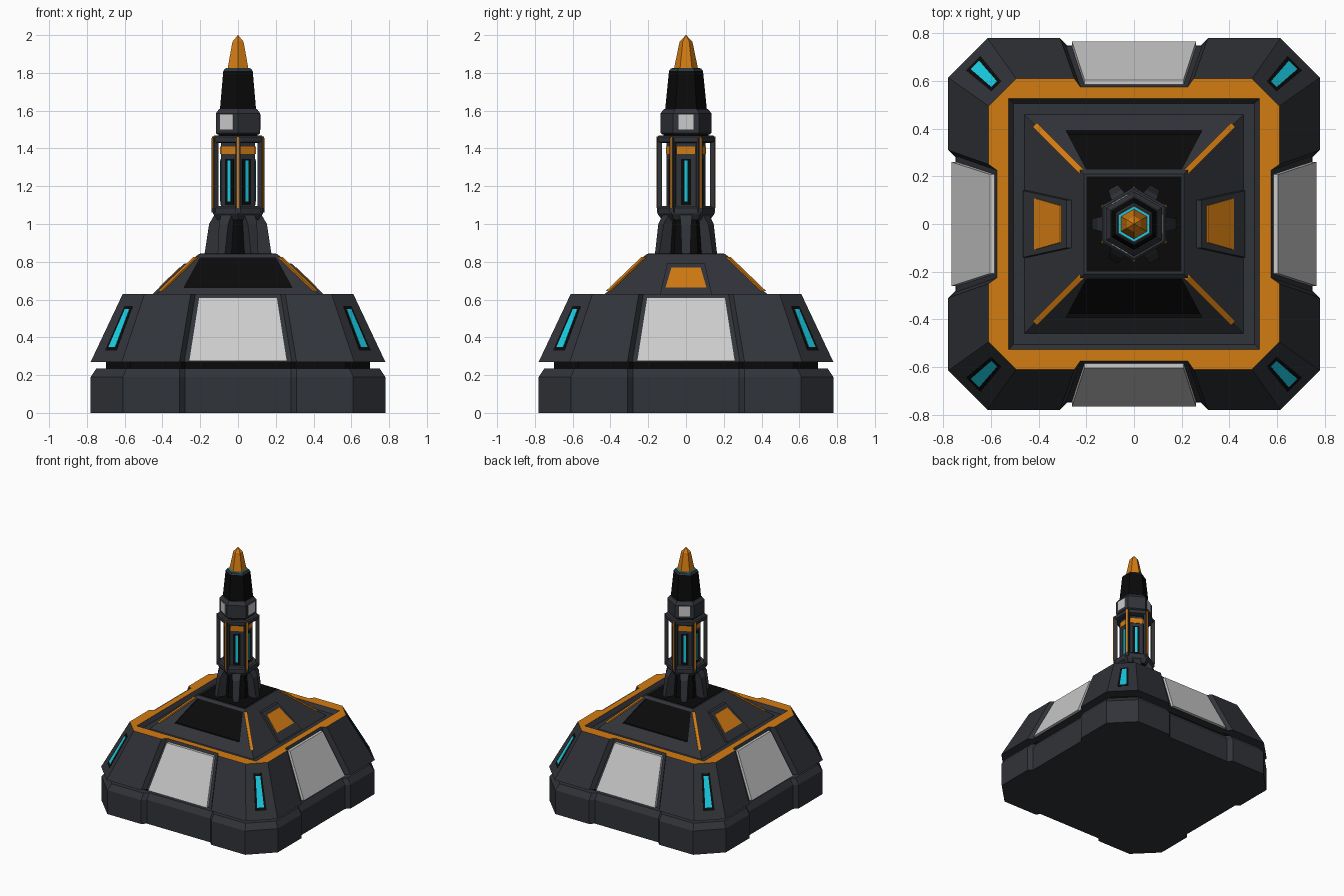
import bpy, bmesh
from math import sin, cos, pi, radians, sqrt

if "Cube" in bpy.data.objects:
    bpy.data.objects.remove(bpy.data.objects["Cube"])


def material(name, rgb):
    m = bpy.data.materials.new(name)
    m.diffuse_color = (*rgb, 1)
    m.use_nodes = True
    m.node_tree.nodes["Principled BSDF"].inputs["Base Color"].default_value = m.diffuse_color
    return m


DARK = material("dark_metal", (0.03, 0.033, 0.04))
BLACK = material("black", (0.003, 0.003, 0.003))
ORANGE = material("orange", (0.65, 0.2, 0.006))
PALE = material("pale_grey", (0.55, 0.55, 0.55))
CYAN = material("cyan", (0.01, 0.62, 0.78))


def finish(name, bm, mats):
    bmesh.ops.remove_doubles(bm, verts=bm.verts, dist=1e-5)
    bmesh.ops.recalc_face_normals(bm, faces=bm.faces)
    me = bpy.data.meshes.new(name)
    bm.to_mesh(me)
    bm.free()
    for m in mats:
        me.materials.append(m)
    ob = bpy.data.objects.new(name, me)
    bpy.context.collection.objects.link(ob)
    return ob


def loft(name, rings, mat=DARK, bands=None, inset=None):
    """Skin (outline, z) rings; bands maps band number to a material,
    inset = (band, thickness, depth) sinks a black panel in each face of a band."""
    bands = bands or {}
    mats = [mat, BLACK] + list(bands.values())
    bm = bmesh.new()
    vs = [[bm.verts.new((x, y, z)) for x, y in pts] for pts, z in rings]
    n, sink = len(vs[0]), []
    for b, (lo, hi) in enumerate(zip(vs, vs[1:])):
        for i in range(n):
            j = (i + 1) % n
            f = bm.faces.new((lo[i], lo[j], hi[j], hi[i]))
            if b in bands:
                f.material_index = mats.index(bands[b])
            if inset and b == inset[0]:
                sink.append(f)
    bm.faces.new(vs[0][::-1])
    bm.faces.new(vs[-1])
    if sink:
        bmesh.ops.inset_individual(bm, faces=sink, thickness=inset[1], depth=inset[2])
        for f in sink:
            f.material_index = 1
    return finish(name, bm, mats)


def outline(h, c, n, m, d):
    """Chamfered square, half size h, corner start c, side notch n to m, depth d."""
    side = [(h - d, m), (h, n), (h, c), (c, h), (n, h), (m, h - d)]
    out = []
    for k in range(4):
        out += side
        side = [(-y, x) for x, y in side]
    return out


def square(h):
    return [(h, -h), (h, h), (-h, h), (-h, -h)]


def hexa(r):
    return [(r * cos(radians(30 + 60 * k)), r * sin(radians(30 + 60 * k))) for k in range(6)]


def hex_loft(name, prof, **kw):
    return loft(name, [(hexa(r), z) for r, z in prof], **kw)


def plate(name, deg, low, high, mat, out=0.004, depth=0.03):
    """Slab facing azimuth deg; low/high = (half width, z, radius of the surface)."""
    a = radians(deg)
    rings = []
    for w, z, r in (low, high):
        loop = [(r + out, -w), (r + out, w), (r + out - depth, w), (r + out - depth, -w)]
        rings.append(([(u * cos(a) - v * sin(a), u * sin(a) + v * cos(a)) for u, v in loop], z))
    return loft(name, rings, mat)


# Base: plinth, shadow gap and sloped armour body with an orange rim
loft("plinth", [(outline(0.78, 0.61, 0.31, 0.28, 0.03), 0),
                (outline(0.78, 0.61, 0.31, 0.28, 0.03), 0.19),
                (outline(0.75, 0.59, 0.31, 0.28, 0.03), 0.235)])
loft("plinth_gap", [(outline(0.70, 0.57, 0.30, 0.28, 0.02), 0.22),
                    (outline(0.70, 0.57, 0.30, 0.28, 0.02), 0.28)], BLACK)
loft("armour_body", [(outline(0.78, 0.615, 0.31, 0.285, 0.035), 0.27),
                     (outline(0.61, 0.495, 0.25, 0.225, 0.035), 0.63),
                     (outline(0.527, 0.527, 0.25, 0.225, 0), 0.63),
                     (outline(0.505, 0.505, 0.25, 0.225, 0), 0.60),
                     (outline(0.40, 0.40, 0.25, 0.225, 0), 0.60)], bands={1: ORANGE})

# Side panels and glowing corner slits
for k in range(4):
    plate(f"side_panel_{k}", 90 * k, (0.26, 0.275, 0.745), (0.208, 0.61, 0.585), PALE, 0.02, 0.05)


def corner_r(z):
    return sqrt(2) * (0.6975 + (0.5525 - 0.6975) * (z - 0.27) / 0.36)


for k in range(4):
    a = 45 + 90 * k
    plate(f"slit_frame_{k}", a, (0.042, 0.33, corner_r(0.33)), (0.03, 0.565, corner_r(0.565)), BLACK, 0.002)
    plate(f"corner_slit_{k}", a, (0.025, 0.35, corner_r(0.35)), (0.017, 0.55, corner_r(0.55)), CYAN, 0.004)


# Pyramid deck with sunken front/back panels
def deck_r(z):
    return 0.465 - (z - 0.595) * 0.255 / 0.245


deck = loft("pyramid_deck", [(square(deck_r(0.595)), 0.595), (square(deck_r(0.84)), 0.84)])
for a in (90, 270):
    lo, hi = (0.285, 0.665, deck_r(0.665)), (0.2, 0.82, deck_r(0.82))
    cutter = plate(f"panel_cutter_{a}", a, lo, hi, BLACK, 0.05, 0.07)
    cutter.hide_render = True
    cutter.hide_set(True)
    mod = deck.modifiers.new("recess", "BOOLEAN")
    mod.object, mod.operation, mod.solver = cutter, "DIFFERENCE", "EXACT"
    plate(f"deck_panel_{a}", a, lo, hi, BLACK, -0.017, 0.01)
loft("deck_cap", [(square(0.2), 0.83), (square(0.2), 0.843)], BLACK)
for a in (0, 180):
    plate(f"hatch_housing_{a}", a, (0.14, 0.615, deck_r(0.615)), (0.1, 0.79, deck_r(0.79)), DARK, 0.022, 0.06)
    plate(f"hatch_{a}", a, (0.108, 0.665, deck_r(0.665)), (0.077, 0.77, deck_r(0.77)), ORANGE, 0.027)
for k in range(4):
    plate(f"deck_edge_trim_{k}", 45 + 90 * k, (0.012, 0.645, sqrt(2) * deck_r(0.645)),
          (0.012, 0.825, sqrt(2) * deck_r(0.825)), ORANGE, 0.004)

# Spire root: dark core with six buttress fins
hex_loft("spire_root", [(0.125, 0.83), (0.11, 1.06)], mat=BLACK)
for k in range(6):
    plate(f"fin_lower_{k}", 60 * k, (0.022, 0.835, 0.178), (0.028, 1.0, 0.153), DARK, 0, 0.1)
    plate(f"fin_upper_{k}", 60 * k, (0.028, 1.0, 0.153), (0.034, 1.06, 0.118), DARK, 0, 0.08)

# Open cage section: core, two rings, six struts with trim and light strips
hex_loft("cage_bottom_ring", [(0.125, 1.02), (0.152, 1.055), (0.152, 1.085), (0.14, 1.095)])
hex_loft("cage_core", [(0.104, 1.08), (0.104, 1.45)])
hex_loft("cage_top_ring", [(0.14, 1.43), (0.155, 1.435), (0.155, 1.46), (0.145, 1.468)])
for k in range(6):
    v, f = 30 + 60 * k, 60 * k
    plate(f"strut_{k}", v, (0.013, 1.06, 0.152), (0.013, 1.455, 0.152), DARK, 0.002, 0.026)
    plate(f"strut_trim_{k}", v, (0.005, 1.085, 0.154), (0.005, 1.462, 0.154), ORANGE, 0.003, 0.01)
    plate(f"light_frame_{k}", f, (0.027, 1.10, 0.09), (0.027, 1.345, 0.09), BLACK, 0.002, 0.01)
    plate(f"light_strip_{k}", f, (0.009, 1.12, 0.09), (0.009, 1.335, 0.09), CYAN, 0.005, 0.01)
    plate(f"core_band_{k}", f, (0.048, 1.37, 0.09), (0.048, 1.41, 0.09), ORANGE, 0.004, 0.01)

# Collar with three pale windows
hex_loft("collar_gap", [(0.12, 1.45), (0.12, 1.49)], mat=BLACK)
hex_loft("collar", [(0.125, 1.473), (0.136, 1.483), (0.136, 1.585), (0.115, 1.61)])
for a in (0, 120, 240):
    plate(f"collar_window_{a}", a, (0.04, 1.50, 0.118), (0.04, 1.58, 0.118), PALE, 0.004, 0.02)

# Upper tower with sunken faces, glowing ring and pointed tip
hex_loft("upper_tower", [(0.111, 1.60), (0.09, 1.81), (0.08, 1.823)], inset=(0, 0.02, -0.01))
hex_loft("tip_glow_ring", [(0.073, 1.815), (0.073, 1.826)], mat=CYAN)
hex_loft("spire_tip", [(0.064, 1.82), (0.034, 1.965), (0.001, 2.0)], mat=ORANGE)
